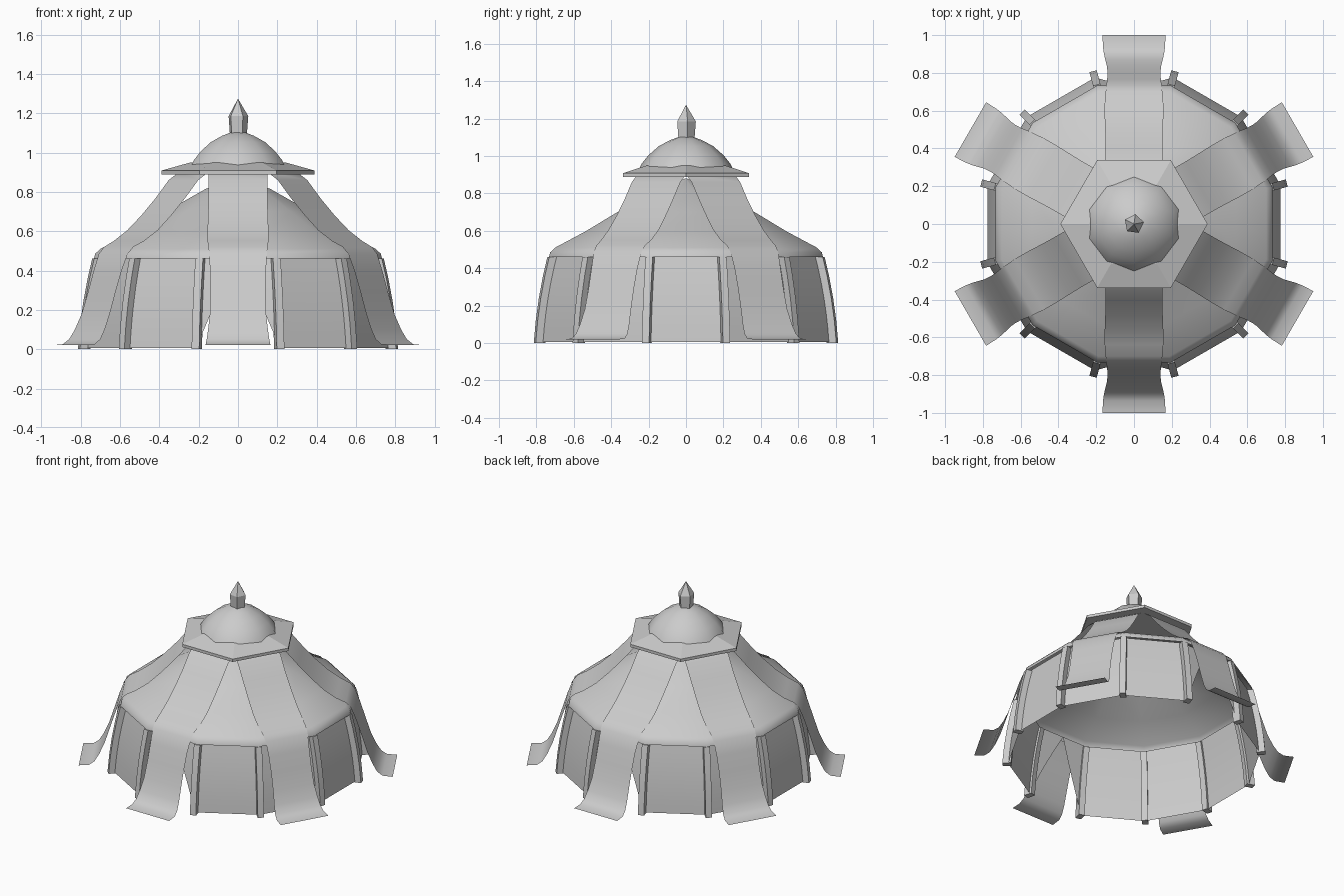
import bpy, bmesh, math
from mathutils import Vector

if "Cube" in bpy.data.objects:
    bpy.data.objects.remove(bpy.data.objects["Cube"], do_unlink=True)

canvas = bpy.data.materials.new("grey_canvas")
canvas.use_nodes = True
GREY = (0.6, 0.6, 0.6, 1)
canvas.diffuse_color = GREY
canvas.node_tree.nodes["Principled BSDF"].inputs["Base Color"].default_value = GREY


def finish(name, bm, angle=35, merge=True):
    """Turn a bmesh into a shaded, coloured object."""
    if merge:
        bmesh.ops.remove_doubles(bm, verts=bm.verts, dist=0.0005)
    bmesh.ops.recalc_face_normals(bm, faces=bm.faces)
    mesh = bpy.data.meshes.new(name)
    bm.to_mesh(mesh)
    bm.free()
    mesh.materials.append(canvas)
    ob = bpy.data.objects.new(name, mesh)
    bpy.context.collection.objects.link(ob)
    bpy.ops.object.select_all(action="DESELECT")
    ob.select_set(True)
    bpy.context.view_layer.objects.active = ob
    bpy.ops.object.shade_smooth_by_angle(angle=math.radians(angle))
    return ob


def place(degrees, r, side, z):
    """Point at radius r and sideways offset, seen along a direction."""
    a = math.radians(degrees)
    return Vector((r * math.cos(a) - side * math.sin(a),
                   r * math.sin(a) + side * math.cos(a), z))


def bridge(bm, rows, closed=False):
    """Skin rows of points with quads."""
    rows = [[bm.verts.new(p) for p in row] for row in rows]
    for low, high in zip(rows, rows[1:]):
        n = len(low)
        for i in range(n if closed else n - 1):
            j = (i + 1) % n
            bm.faces.new((low[i], low[j], high[j], high[i]))
    return rows


def lathe(name, profile, sides, start=0, angle=35, caps=True):
    """Polygonal turned shape from (radius, height) points."""
    bm = bmesh.new()
    rows = bridge(bm, [[place(start + 360 * i / sides, r, 0, z) for i in range(sides)]
                       for r, z in profile], closed=True)
    if caps:
        bm.faces.new(rows[0])
        bm.faces.new(rows[-1])
    return finish(name, bm, angle)


# Wall profile: apothem against height
WALL_TOP = 0.47
TAN = math.tan(math.radians(15))
STEPS = 6


def wall_radius(z):
    t = z / WALL_TOP
    return 0.775 - 0.03 * t - 0.045 * t * t


# Twelve wall panels, with a parted curtain at front and back
bm = bmesh.new()
heights = [0.005 + (WALL_TOP - 0.005) * i / STEPS for i in range(STEPS + 1)]
for k in range(12):
    direction = 30 * k
    door = direction in (90, 270)
    if not door:
        bridge(bm, [[place(direction, wall_radius(z), s * wall_radius(z) * TAN, z)
                     for s in (-1, 0, 1)] for z in heights])
        continue
    for s in (-1, 1):
        rows = []
        for z in heights:
            r = wall_radius(z)
            inner = r * TAN * (1 - (z / WALL_TOP) ** 1.2)
            rows.append([place(direction, r, s * inner, z),
                         place(direction, r, s * r * TAN, z)])
        bridge(bm, rows)
finish("wall_panels", bm, 25)

# Bent posts on the wall corners
bm = bmesh.new()
SECTION = ((-0.02, -0.02), (0.035, -0.02), (0.035, 0.02), (-0.02, 0.02))
for k in range(12):
    rows = bridge(bm, [[place(15 + 30 * k, wall_radius(z) / math.cos(math.radians(15)) + d, s, z)
                        for d, s in SECTION]
                       for z in (0, 0.12, 0.24, 0.36, 0.46)], closed=True)
    bm.faces.new(rows[0])
    bm.faces.new(rows[-1])
finish("wall_posts", bm, 25)

# Main roof with a short turned-down eave
lathe("roof", [(0.758, 0.46), (0.752, 0.485), (0.725, 0.51), (0.56, 0.595),
               (0.38, 0.70), (0.17, 0.815), (0.003, 0.88)],
      12, start=15, caps=False)

# Six cloth strips draped from the cap to the ground: radius, height, half width
DRAPE = [(0.26, 0.90, 0.15), (0.32, 0.86, 0.15), (0.40, 0.765, 0.15),
         (0.48, 0.68, 0.152), (0.56, 0.605, 0.155), (0.64, 0.55, 0.155),
         (0.70, 0.52, 0.15), (0.732, 0.485, 0.147), (0.765, 0.40, 0.142),
         (0.80, 0.29, 0.14), (0.835, 0.18, 0.143), (0.87, 0.10, 0.152),
         (0.90, 0.05, 0.159), (0.935, 0.025, 0.164), (1.0, 0.02, 0.167)]
bm = bmesh.new()
for k in range(6):
    bridge(bm, [[place(30 + 60 * k, r, s * w, z) for s in (-1, 1)] for r, z, w in DRAPE])
finish("draped_strips", bm)

# Hexagonal cap brim, dome and finial
lathe("cap_brim", [(0.39, 0.888), (0.39, 0.908), (0.24, 0.95)], 6, angle=15)
lathe("cap_dome", [(0.25, 0.935), (0.235, 0.962), (0.20, 1.005), (0.145, 1.053),
                   (0.085, 1.085), (0.03, 1.105)], 10, start=18, angle=45)
lathe("finial", [(0.045, 1.08), (0.053, 1.185), (0.001, 1.272)], 5, start=10, angle=15)
